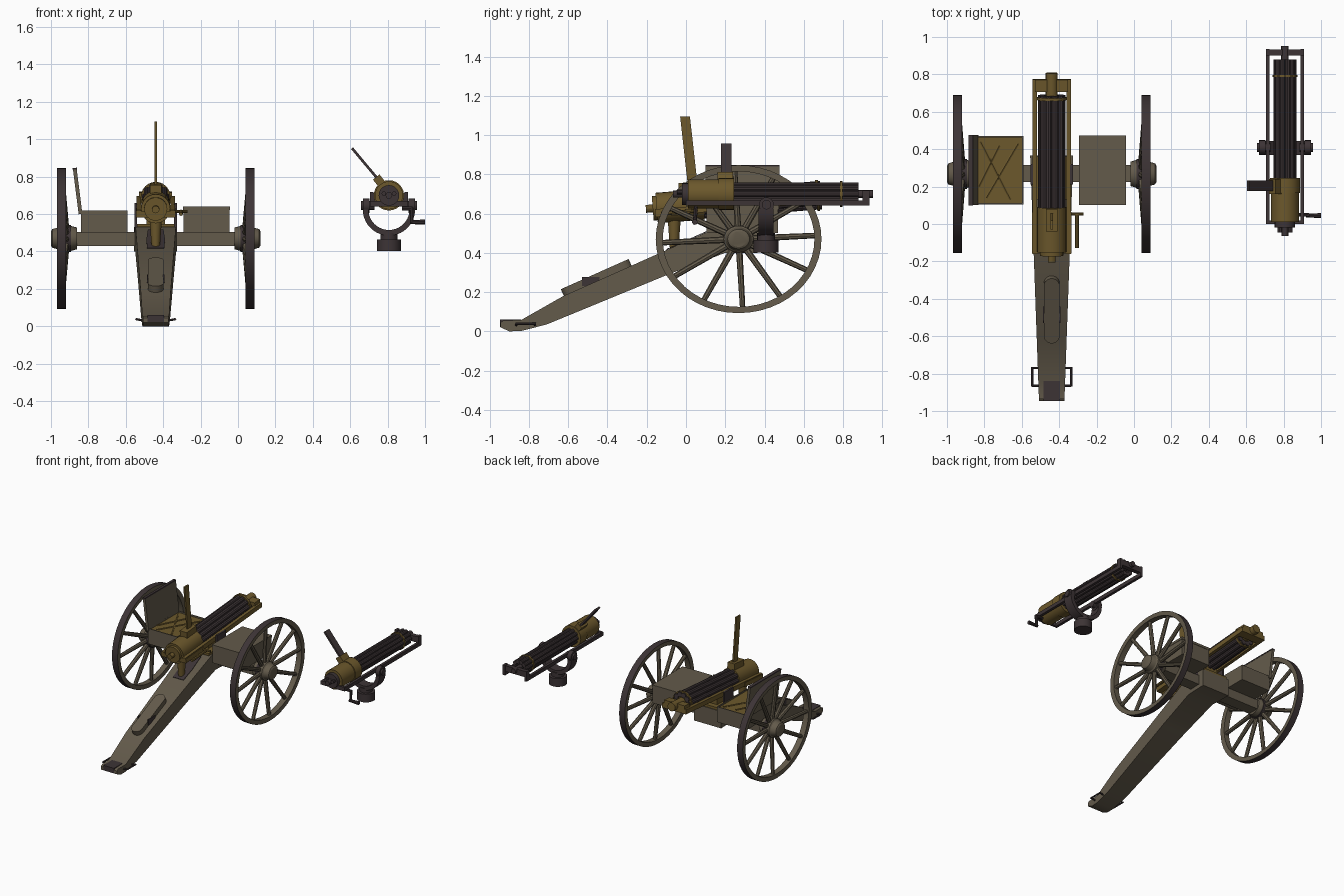
import bpy, bmesh, math
from mathutils import Vector, Matrix

if "Cube" in bpy.data.objects:
    bpy.data.objects.remove(bpy.data.objects["Cube"])

def material(name, rgb):
    m = bpy.data.materials.new(name)
    m.diffuse_color = (*rgb, 1)
    m.use_nodes = True
    m.node_tree.nodes["Principled BSDF"].inputs["Base Color"].default_value = m.diffuse_color
    return m

GREY = material("drab_wood", (0.125, 0.103, 0.070))
DARK = material("dark_iron", (0.046, 0.034, 0.036))
GOLD = material("aged_brass", (0.150, 0.098, 0.025))
XF = Matrix.Identity(4)      # current placement of the part being built

def finish(name, bm, *mats, rule=None):
    bmesh.ops.recalc_face_normals(bm, faces=bm.faces)
    if rule:
        for f in bm.faces:
            f.material_index = rule(f)
    bm.transform(XF)
    me = bpy.data.meshes.new(name)
    bm.to_mesh(me)
    bm.free()
    for m in mats:
        me.materials.append(m)
    ob = bpy.data.objects.new(name, me)
    bpy.context.collection.objects.link(ob)
    return ob

def box(name, lo, hi, *mats, rule=None):
    bm = bmesh.new()
    bmesh.ops.create_cube(bm, size=1)
    for v in bm.verts:
        v.co = Vector([(a + b) / 2 + c * (b - a) for a, b, c in zip(lo, hi, v.co)])
    return finish(name, bm, *mats, rule=rule)

def rod(name, a, b, r, mat, n=16, r2=None):
    a, b = Vector(a), Vector(b)
    bm = bmesh.new()
    bmesh.ops.create_cone(bm, cap_ends=True, segments=n, radius1=r,
                          radius2=r if r2 is None else r2, depth=(b - a).length)
    q = (b - a).to_track_quat('Z', 'Y').to_matrix().to_4x4()
    bm.transform(Matrix.Translation((a + b) / 2) @ q)
    return finish(name, bm, mat)

def bar(name, a, b, w, t, mat):
    """Rectangular bar from a to b: w along y, t across (bar lies in the xz plane)."""
    a, b = Vector(a), Vector(b)
    d = (b - a).normalized()
    side = Vector((0, 1, 0)) * w / 2
    n = d.cross(Vector((0, 1, 0))).normalized() * t / 2
    return prism(name, [a + side + n, a - side + n, a - side - n, a + side - n], b - a, mat)

def prism(name, pts, vec, *mats, taper=None):
    """Polygon swept along vec."""
    bm = bmesh.new()
    f = bm.faces.new([bm.verts.new(p) for p in pts])
    r = bmesh.ops.extrude_face_region(bm, geom=[f])
    for v in r['geom']:
        if isinstance(v, bmesh.types.BMVert):
            v.co += Vector(vec)
    if taper:
        for v in bm.verts:
            v.co.x *= taper(v.co.y)
    return finish(name, bm, *mats)

def lathe(name, prof, centre, mats, n=48, sy=1.12, sign=1, rule=None, closed=False):
    """Profile (x offset, radius) turned about the x axis, stretched along y."""
    bm = bmesh.new()
    rings = [[bm.verts.new((centre[0] + sign * o,
                            centre[1] + sy * r * math.cos(2 * math.pi * i / n),
                            centre[2] + r * math.sin(2 * math.pi * i / n)))
              for i in range(n)] for o, r in prof]
    pairs = list(zip(rings, rings[1:] + rings[:1])) if closed else list(zip(rings, rings[1:]))
    for p, q in pairs:
        for i in range(n):
            j = (i + 1) % n
            bm.faces.new((p[i], p[j], q[j], q[i]))
    if not closed:
        bm.faces.new(rings[0])
        bm.faces.new(rings[-1])
    return finish(name, bm, *mats, rule=rule)

CX = -0.44
# ---- wheels
WY, WZ = 0.268, 0.47
for side, s in (("left", -1), ("right", 1)):
    wx = CX + s * 0.503
    c = (wx, WY, WZ)
    def tyre(f):
        m = f.calc_center_median()
        out = f.normal.y * (m.y - WY) + f.normal.z * (m.z - WZ) > 0
        return 1 if abs(f.normal.x) < 0.5 and out else 0
    lathe(side + "_wheel_rim", [(-0.024, 0.377), (0.024, 0.377), (0.022, 0.345), (-0.022, 0.345)],
          c, (GREY, DARK), sign=s, rule=tyre, closed=True)
    lathe(side + "_wheel_hub", [(-0.082, 0.058), (-0.045, 0.068), (0.004, 0.068), (0.012, 0.06),
                                (0.05, 0.05), (0.056, 0.04)], c, (GREY,), n=24, sign=s)
    lathe(side + "_hub_band", [(-0.05, 0.072), (-0.022, 0.072)], c, (DARK,), n=24, sign=s)
    for i in range(12):
        a = math.radians(30 * i + 3)
        d = Vector((0, 1.12 * math.cos(a), math.sin(a)))
        rod(side + "_wheel_spoke", Vector(c) + d * 0.05 - Vector((s * 0.024, 0, 0)),
            Vector(c) + d * 0.35, 0.017, GREY, 8, 0.014)

# ---- axle
box("axle_beam", (CX - 0.43, 0.225, 0.43), (CX + 0.43, 0.315, 0.503), GREY)

# ---- trail, narrowing to the toe
XF = Matrix.Translation((CX, 0, 0))
prof = [(-0.945, 0.02), (-0.90, 0.0), (-0.84, 0.002), (-0.71, 0.035), (-0.09, 0.29), (0.20, 0.40),
        (0.365, 0.40), (0.365, 0.53), (0.16, 0.53), (-0.627, 0.179), (-0.84, 0.058), (-0.93, 0.055),
        (-0.945, 0.045)]
width = lambda y: 0.068 + (y + 0.945) * 0.036
prism("trail", [(-1, y, z) for y, z in prof], (2, 0, 0), GREY, taper=width)
top = lambda y: 0.179 + (y + 0.627) * 0.446
up = Vector((0, -0.407, 0.913))
along = Vector((0, 0.913, 0.407))
mid = Vector((0, -0.45, top(-0.45)))
ends = []
for i in range(16):
    a = 2 * math.pi * (i + 0.5) / 16
    ends.append(mid + Vector((0.043 * math.cos(a), 0, 0))
                + along * (0.045 * math.sin(a) + math.copysign(0.145, math.sin(a))))
prism("trail_tool_box", [p - up * 0.005 for p in ends], up * 0.042, GREY)
for s in (-1, 1):
    box("tool_box_side_plate", (s * 0.043 - 0.003, -0.53, top(-0.53) + 0.01),
        (s * 0.043 + 0.003, -0.44, top(-0.53) + 0.055), DARK)
    # lifting handles at the toe
    w = s * 0.075
    for y in (-0.865, -0.77):
        rod("handle_stub", (s * 0.06, y, 0.03), (s * 0.104, y, 0.038), 0.006, DARK, 8)
    rod("handle_grip", (s * 0.104, -0.87, 0.038), (s * 0.104, -0.765, 0.038), 0.006, DARK, 8)
prism("trail_wear_plate", [(x, y, top(y) + 0.001) for x, y in
      ((-0.045, -0.1), (0.045, -0.1), (0.05, 0.0), (0.042, 0.12), (-0.042, 0.12), (-0.05, 0.0))],
      up * 0.004, DARK)
box("toe_plate", (-0.045, -0.947, 0.022), (0.045, -0.84, 0.06), DARK)

# ---- ammunition chests
XF = Matrix.Identity(4)
box("right_chest", (-0.292, 0.105, 0.50), (-0.045, 0.47, 0.622), GREY)
box("right_chest_lid", (-0.295, 0.102, 0.622), (-0.042, 0.473, 0.64), GREY)
box("left_chest", (-0.84, 0.105, 0.50), (-0.592, 0.47, 0.59), GREY)
for lo, hi in (((-0.84, 0.105), (-0.834, 0.47)), ((-0.598, 0.105), (-0.592, 0.47)),
               ((-0.84, 0.105), (-0.592, 0.112)), ((-0.84, 0.463), (-0.592, 0.47))):
    box("left_chest_wall", (*lo, 0.58), (*hi, 0.618), GREY)
box("cartridge_bed", (-0.834, 0.112, 0.59), (-0.598, 0.463, 0.607), GOLD)
for a, b in (((-0.82, 0.44), (-0.66, 0.13)), ((-0.79, 0.14), (-0.62, 0.43)), ((-0.83, 0.2), (-0.72, 0.42))):
    rod("cartridge_strip", (*a, 0.606), (*b, 0.606), 0.008, GOLD, 6)
bar("left_chest_lid", (-0.842, 0.288, 0.60), (-0.873, 0.288, 0.845), 0.375, 0.02, GREY)
bar("lid_edge_trim", (-0.872, 0.288, 0.838), (-0.873, 0.288, 0.847), 0.378, 0.023, DARK)

# ---- shared rotary barrel cluster
def barrels(r, br, y0, y1, n):
    rod("barrel_core", (0, y0, 0), (0, y1 - 0.03, 0), r * 0.45, DARK, 10)
    for i in range(n):
        a = 2 * math.pi * i / n
        x, z = r * math.cos(a), r * math.sin(a)
        rod("barrel", (x, y0, z), (x, y1, z), br, DARK, 10)

# ---- field gun on the carriage, muzzle slightly raised
XF = Matrix.Translation((CX, 0, 0.64)) @ Matrix.Rotation(math.radians(4.5), 4, 'X')
barrels(0.056, 0.019, 0.06, 0.69, 10)
rod("field_gun_receiver", (0, -0.15, 0), (0, 0.09, 0), 0.078, GOLD, 24)
rod("field_gun_rear_cap", (0, -0.17, 0), (0, -0.15, 0), 0.062, GOLD, 24)
rod("field_gun_rear_knob", (0, -0.205, 0), (0, -0.17, 0), 0.02, GOLD, 12)
rod("field_gun_muzzle_ring", (0, 0.665, 0), (0, 0.68, 0), 0.079, GOLD, 24)
box("field_gun_front_cross", (-0.088, 0.71, -0.04), (0.088, 0.775, 0.02), GOLD)
rod("field_gun_front_boss", (0, 0.68, 0), (0, 0.81, 0), 0.032, GOLD, 16)
for s in (-1, 1):
    x = s * 0.09
    box("field_gun_side_rail", (x - 0.012, -0.16, -0.04), (x + 0.012, 0.775, -0.005), GOLD)
box("field_gun_rear_frame", (-0.105, -0.16, -0.045), (0.105, 0.06, -0.012), GOLD)
box("field_gun_hopper", (-0.03, -0.03, 0.06), (0.03, 0.09, 0.118), GOLD)
rod("field_gun_crank_shaft", (0.1, 0.05, -0.03), (0.17, 0.05, -0.03), 0.008, GOLD, 8)
rod("field_gun_crank_arm", (0.135, -0.13, -0.03), (0.135, 0.05, -0.03), 0.01, GOLD, 8)
XF = Matrix.Translation((CX, 0, 0))
prism("field_gun_magazine", [(-0.006, 0.012, 0.72), (-0.006, 0.062, 0.72),
      (-0.006, 0.02, 1.095), (-0.006, -0.03, 1.095)], (0.012, 0, 0), GOLD)
box("gun_mount_plate", (-0.1, 0.13, 0.53), (0.1, 0.36, 0.548), GOLD)
box("gun_mount_post", (-0.05, 0.2, 0.54), (0.05, 0.32, 0.61), GOLD)
for s in (-1, 1):
    x = s * 0.106
    box("gun_mount_cheek", (x - 0.007, 0.21, 0.50), (x + 0.007, 0.32, 0.66), DARK)
rod("elevation_screw", (0, -0.06, 0.42), (0, -0.06, 0.60), 0.022, GOLD, 12, 0.035)

# ---- pintle gun on its pedestal yoke
XF = Matrix.Translation((0.807, 0, 0.70))
barrels(0.047, 0.015, 0.2, 0.88, 10)
rod("pintle_gun_receiver", (0, 0.01, 0), (0, 0.18, 0), 0.075, GOLD, 24)
rod("pintle_gun_receiver_front", (0, 0.165, 0), (0, 0.245, 0), 0.081, GOLD, 24)
rod("pintle_gun_rear_cap", (0, -0.02, 0), (0, 0.01, 0), 0.055, DARK, 20)
rod("pintle_gun_rear_knob", (0, -0.065, 0), (0, -0.02, 0), 0.018, DARK, 12)
for s in (-1, 1):
    rod("pintle_gun_rear_lug", (s * 0.028, -0.045, 0.01), (s * 0.028, -0.01, 0.01), 0.012, DARK, 8)
    x = s * 0.092
    box("pintle_gun_side_rail", (x - 0.01, 0.0, -0.06), (x + 0.01, 0.93, -0.032), DARK)
    box("pintle_gun_rail_end", (x - 0.01, 0.9, -0.06), (x + 0.01, 0.935, 0.018), DARK)
    rod("trunnion", (s * 0.078, 0.41, -0.055), (s * 0.15, 0.41, -0.055), 0.024, DARK, 12)
    rod("trunnion_collar", (s * 0.105, 0.41, -0.055), (s * 0.138, 0.41, -0.055), 0.038, DARK, 16)
box("pintle_gun_front_cross", (-0.1, 0.9, -0.03), (0.1, 0.932, 0.014), DARK)
box("pintle_gun_rear_cross", (-0.1, 0.0, -0.06), (0.1, 0.018, -0.03), DARK)
rod("pintle_gun_front_boss", (0, 0.85, 0), (0, 0.953, 0), 0.02, DARK, 12)
rod("pintle_gun_barrel_band", (0, 0.785, 0), (0, 0.797, 0), 0.066, GOLD, 20)
bar("pintle_gun_hopper", (-0.03, 0.2, 0.05), (-0.068, 0.2, 0.098), 0.08, 0.045, GOLD)
bar("pintle_gun_magazine", (-0.045, 0.205, 0.07), (-0.197, 0.205, 0.252), 0.055, 0.014, DARK)
rod("pintle_gun_crank_shaft", (0.07, 0.05, -0.07), (0.125, 0.05, -0.07), 0.01, DARK, 8)
rod("pintle_gun_crank_arm", (0.122, 0.05, -0.065), (0.122, 0.045, -0.15), 0.01, DARK, 8)
rod("pintle_gun_crank_grip", (0.112, 0.045, -0.143), (0.193, 0.045, -0.143), 0.01, DARK, 10, 0.014)
arc = [(r, math.pi * (1 + k / 20)) for r, ks in ((0.14, range(21)), (0.11, range(20, -1, -1))) for k in ks]
prism("yoke", [(r * math.cos(a), 0.37, -0.075 + r * math.sin(a)) for r, a in arc], (0, 0.075, 0), DARK)
rod("pedestal_neck", (0, 0.408, -0.24), (0, 0.408, -0.2), 0.045, DARK, 20)
rod("pedestal_base", (0, 0.408, -0.298), (0, 0.408, -0.235), 0.064, DARK, 24)

# ---- smooth the round parts, keep the edges
bpy.ops.object.select_all(action='SELECT')
bpy.context.view_layer.objects.active = bpy.context.selected_objects[0]
bpy.ops.object.shade_smooth_by_angle(angle=math.radians(30))
